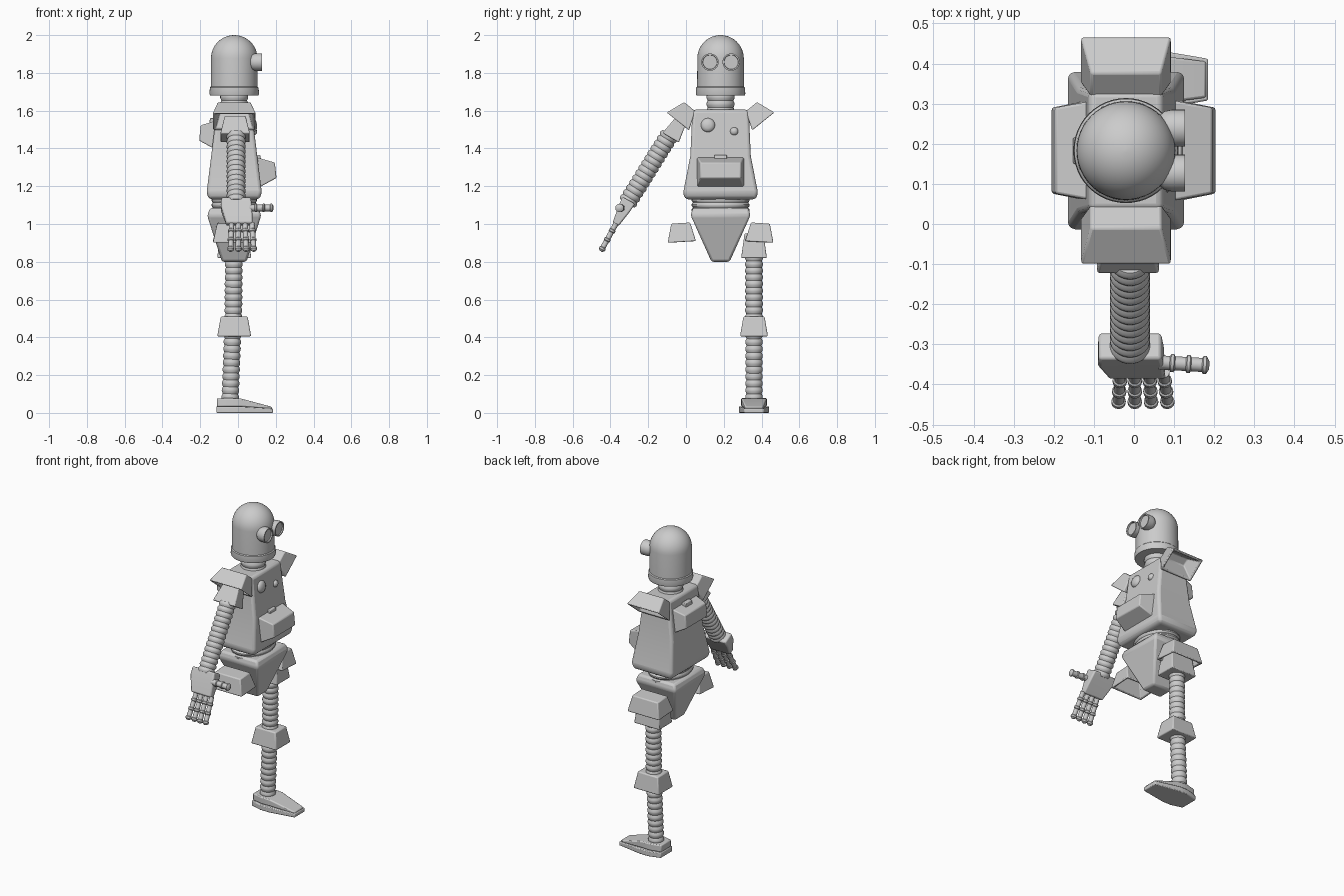
import bpy, bmesh, math
from mathutils import Vector, Matrix

if "Cube" in bpy.data.objects:
    bpy.data.objects.remove(bpy.data.objects["Cube"])

CX, CY = -0.02, 0.183          # body axis


def frame(origin, zdir, xdir=(1, 0, 0)):
    z = Vector(zdir).normalized()
    x = Vector(xdir)
    x = (x - z * x.dot(z)).normalized()
    m = Matrix((x, z.cross(x), z)).transposed().to_4x4()
    m.translation = Vector(origin)
    return m


def finish(name, bm, M, bevel=0.0, segs=2):
    bmesh.ops.recalc_face_normals(bm, faces=bm.faces[:])
    me = bpy.data.meshes.new(name)
    bm.to_mesh(me)
    bm.free()
    ob = bpy.data.objects.new(name, me)
    bpy.context.collection.objects.link(ob)
    ob.matrix_world = M
    if bevel:
        b = ob.modifiers.new("bevel", 'BEVEL')
        b.width, b.segments, b.limit_method = bevel, segs, 'ANGLE'
        b.angle_limit = math.radians(25)
    bpy.ops.object.select_all(action='DESELECT')
    bpy.context.view_layer.objects.active = ob
    ob.select_set(True)
    bpy.ops.object.shade_smooth_by_angle(angle=math.radians(35))
    return ob


def skin(bm, rings, caps=True):
    n = len(rings[0])
    for a, b in zip(rings, rings[1:]):
        for i in range(n):
            j = (i + 1) % n
            bm.faces.new((a[i], a[j], b[j], b[i]))
    if caps:
        bm.faces.new(rings[0])
        bm.faces.new(rings[-1])


def loft(name, sections, M=Matrix(), bevel=0.01, segs=2):
    """Rectangular sections: (z, half_x, half_y, centre_x, centre_y)."""
    bm = bmesh.new()
    rings = []
    for s in sections:
        z, hx, hy, cx, cy = (tuple(s) + (0, 0))[:5]
        rings.append([bm.verts.new((cx + a * hx, cy + b * hy, z))
                      for a, b in ((-1, -1), (1, -1), (1, 1), (-1, 1))])
    skin(bm, rings)
    return finish(name, bm, M, bevel, segs)


def lathe(name, profile, M, n=32, sy=1.0):
    """Profile points: (radius, height)."""
    bm = bmesh.new()
    rings = [[bm.verts.new((r * math.cos(2 * math.pi * i / n), sy * r * math.sin(2 * math.pi * i / n), h))
              for i in range(n)] for r, h in profile]
    skin(bm, rings)
    return finish(name, bm, M)


def bellows(name, a, b, r, pitch, depth=0.006, sy=1.0):
    a, b = Vector(a), Vector(b)
    L = (b - a).length
    k = max(1, round(L / pitch))
    p = L / k
    prof = []
    for i in range(k):
        prof += [(r - depth, i * p), (r, (i + .35) * p), (r, (i + .65) * p)]
    prof.append((r - depth, L))
    return lathe(name, prof, frame(a, b - a), sy=sy)


def pad(name, origin, axis, base, top, h, xdir=(1, 0, 0)):
    """Hollow armour pad, open at its wide base."""
    t = 0.014
    return loft(name, [(h - t, top[0] - t, top[1] - t), (0, base[0] - t, base[1] - t),
                       (0, base[0], base[1]), (h, top[0], top[1])],
                frame(origin, axis, xdir), 0.006)


# head dome with rim
dome = [(0.10, 1.68), (0.128, 1.68), (0.131, 1.69), (0.129, 1.722), (0.124, 1.727)]
dome += [(0.123 * math.cos(t), 1.877 + 0.123 * math.sin(t))
         for t in [math.radians(a) for a in range(0, 89, 8)]] + [(0.001, 2.0)]
lathe("head", dome, Matrix.Translation((CX, CY, 0)), 48)
bellows("neck", (CX, CY, 1.58), (CX, CY, 1.69), 0.074, 0.035)

# eyes
for i, y in enumerate((-0.056, 0.056)):
    lathe(f"eye_{i}", [(0.015, 0), (0.03, 0.008), (0.042, 0.022), (0.046, 0.04), (0.046, 0.073),
                       (0.039, 0.073), (0.037, 0.066), (0.001, 0.066)],
          frame((0.054, CY + y, 1.857), (1, 0, 0), (0, 1, 0)))

# torso, waist, pelvis
body = Matrix.Translation((CX, CY, 0))
loft("torso", [(1.13, .13, .185), (1.16, .147, .199), (1.36, .122, .16), (1.605, .092, .149)],
     body, 0.022, 3)
bellows("waist", (CX, CY, 1.06), (CX, CY, 1.14), 0.12, 0.028, sy=1.28)
loft("pelvis", [(.80, .065, .048), (1.045, .143, .158), (1.085, .128, .148)], body, 0.012)

# chest and back boxes with clips
pad("chest_box", (.105, CY, 1.274), (1, 0, .11), (.08, .125), (.041, .107), .095, (0, 0, 1))
pad("back_box", (CX - .087, CY, 1.472), (-1, 0, .11), (.08, .125), (.041, .107), .095, (0, 0, 1))
loft("chest_clip", [(1.335, .018, .033), (1.365, .013, .033)], Matrix.Translation((.105, CY, 0)), .004)
loft("back_clip", [(1.53, .018, .033), (1.56, .013, .033)], Matrix.Translation((-.135, CY, 0)), .004)

# chest knobs
for i, (y, z, r) in enumerate(((.116, 1.523, .037), (.255, 1.49, .022))):
    lathe(f"chest_knob_{i}", [(r, -0.015), (r, .006), (r * .85, .015), (r * .5, .021), (.001, .023)],
          frame((.078, y, z), (1, 0, .12), (0, 1, 0)))

# shoulder and hip pads on both sides
for s, side in ((1, "left"), (-1, "right")):
    pad(f"shoulder_pad_{side}", (CX, CY + s * .226, 1.543), (0, -s * .627, .78),
        (.113, .075), (.088, .038), .1)
    pad(f"hip_pad_{side}", (CX, CY + s * .205, .905), (0, s * .06, 1),
        (.113, .075), (.09, .05), .1)

# arm
d = Vector((0, -.51, -.86)).normalized()
loft("upper_arm_cap", [(0, .055, .03), (.12, .078, .05)], frame((-.015, -.02, 1.56), d), .006)
bellows("arm", (-.01, -.085, 1.475), (-.01, -.312, 1.11), .05, .03)

# hand
hd = Vector((0, -.48, -.876)).normalized()
H = frame((-.01, -.303, 1.125), hd)
loft("palm", [(0, .078, .038), (.05, .082, .034, .002), (.145, .07, .018, .018)], H, .008)
finger = [(.011, 0), (.015, .0)]
for k in range(3):
    h = k * .054
    finger += [(.014, h + .004), (.014, h + .036), (.018, h + .04), (.018, h + .05), (.014, h + .054)]
finger += [(.008, .168)]
for i in range(4):
    x = -.034 + i * .036
    lathe(f"finger_{i}", finger, frame((x, -.37, 1.003), hd + Vector((.03 * (i - 1), 0, 0))), 12)
lathe("thumb", [(r * 1.25, h * .75) for r, h in finger], frame((.062, -.345, 1.085), (1, -.06, 0), (0, 1, 0)), 12)

# leg
LY = .36
loft("upper_leg_cap", [(.82, .09, .068), (.95, .075, .05)], Matrix.Translation((CX, LY, 0)), .006)
bellows("thigh", (-.022, LY, .84), (-.025, LY, .49), .047, .036)
loft("knee_cap", [(.405, .09, .074), (.51, .071, .056)], Matrix.Translation((CX, LY, 0)), .007)
bellows("shin", (-.028, LY, .43), (-.042, LY, .065), .046, .036)

# foot, lofted heel to toe: upper and sole
F = frame((0, LY, 0), (1, 0, 0), (0, 0, 1))
loft("foot_sole", [(-.115, .017, .058, .017), (-.04, .017, .08, .017), (.02, .017, .08, .017),
                   (.185, .012, .052, .012)], F, .005)
loft("foot_upper", [(-.112, .022, .05, .055), (-.04, .022, .068, .056), (.015, .021, .066, .055),
                    (.18, .006, .045, .026)], F, .007)
